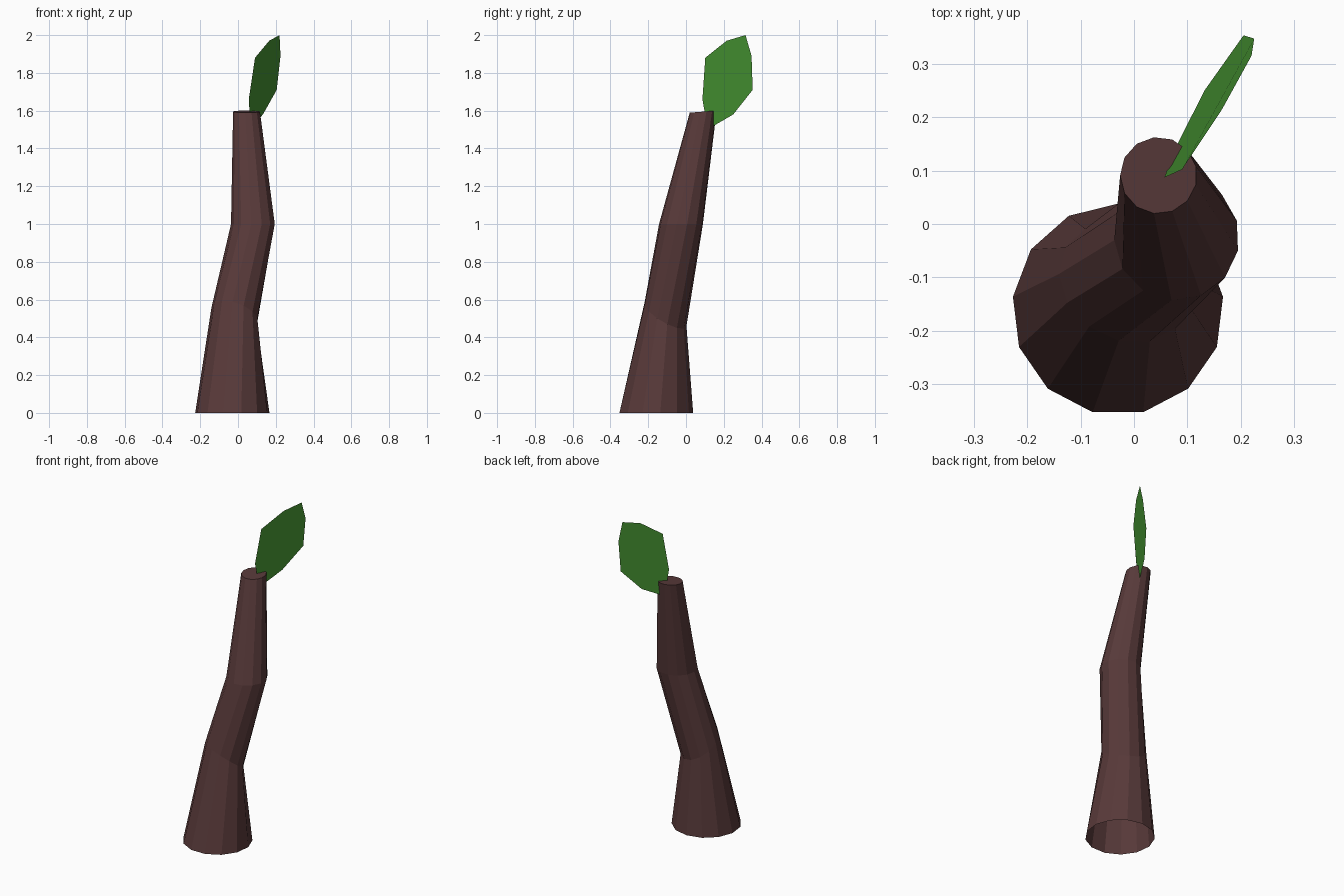
import bpy, bmesh, math
from mathutils import Vector

if "Cube" in bpy.data.objects:
    bpy.data.objects.remove(bpy.data.objects["Cube"])

SIDES = 13


def material(name, rgb):
    m = bpy.data.materials.new(name)
    m.diffuse_color = (*rgb, 1.0)
    m.use_nodes = True
    m.node_tree.nodes["Principled BSDF"].inputs["Base Color"].default_value = m.diffuse_color
    return m


def add_object(name, bm, mat):
    me = bpy.data.meshes.new(name)
    bm.to_mesh(me)
    bm.free()
    me.materials.append(mat)
    ob = bpy.data.objects.new(name, me)
    bpy.context.collection.objects.link(ob)
    return ob


bark = material("dark brown bark", (0.098, 0.042, 0.042))
green = material("leaf green", (0.061, 0.296, 0.032))

# Trunk: tapered rings along a bent path (centre, radius, plane normal, twist)
rings = [
    ((-0.03, -0.16, 0.0), 0.198, (0, 0, 1), 0),
    ((-0.018, -0.11, 0.52), 0.129, (0.37, 0.6, 1), 4),
    ((0.08, -0.026, 1.0), 0.117, (0, 0, 1), 9),
    ((0.046, 0.091, 1.595), 0.072, (0, -0.08, 1), 7),
]
bm = bmesh.new()
loops = []
for centre, radius, normal, twist in rings:
    turn = Vector((0, 0, 1)).rotation_difference(Vector(normal))
    loop = []
    for i in range(SIDES):
        a = math.radians(90 + twist) + math.tau * i / SIDES
        p = Vector((math.cos(a), math.sin(a), 0)) * radius
        loop.append(bm.verts.new(Vector(centre) + turn @ p))
    loops.append(loop)
for lo, hi in zip(loops, loops[1:]):
    for i in range(SIDES):
        j = (i + 1) % SIDES
        bm.faces.new((lo[i], lo[j], hi[j], hi[i]))
bm.faces.new(loops[-1])  # cut top; the bottom stays open
add_object("trunk", bm, bark)

# Leaf: a flat upright blade growing from the cut top
outline = [
    (0.22, 0.315, 2.0), (0.225, 0.347, 1.89), (0.205, 0.353, 1.71),
    (0.132, 0.25, 1.58), (0.08, 0.147, 1.52), (0.065, 0.11, 1.53),
    (0.057, 0.087, 1.66), (0.09, 0.102, 1.88), (0.165, 0.215, 1.97),
]
bm = bmesh.new()
bm.faces.new([bm.verts.new(p) for p in outline])
add_object("leaf", bm, green)
